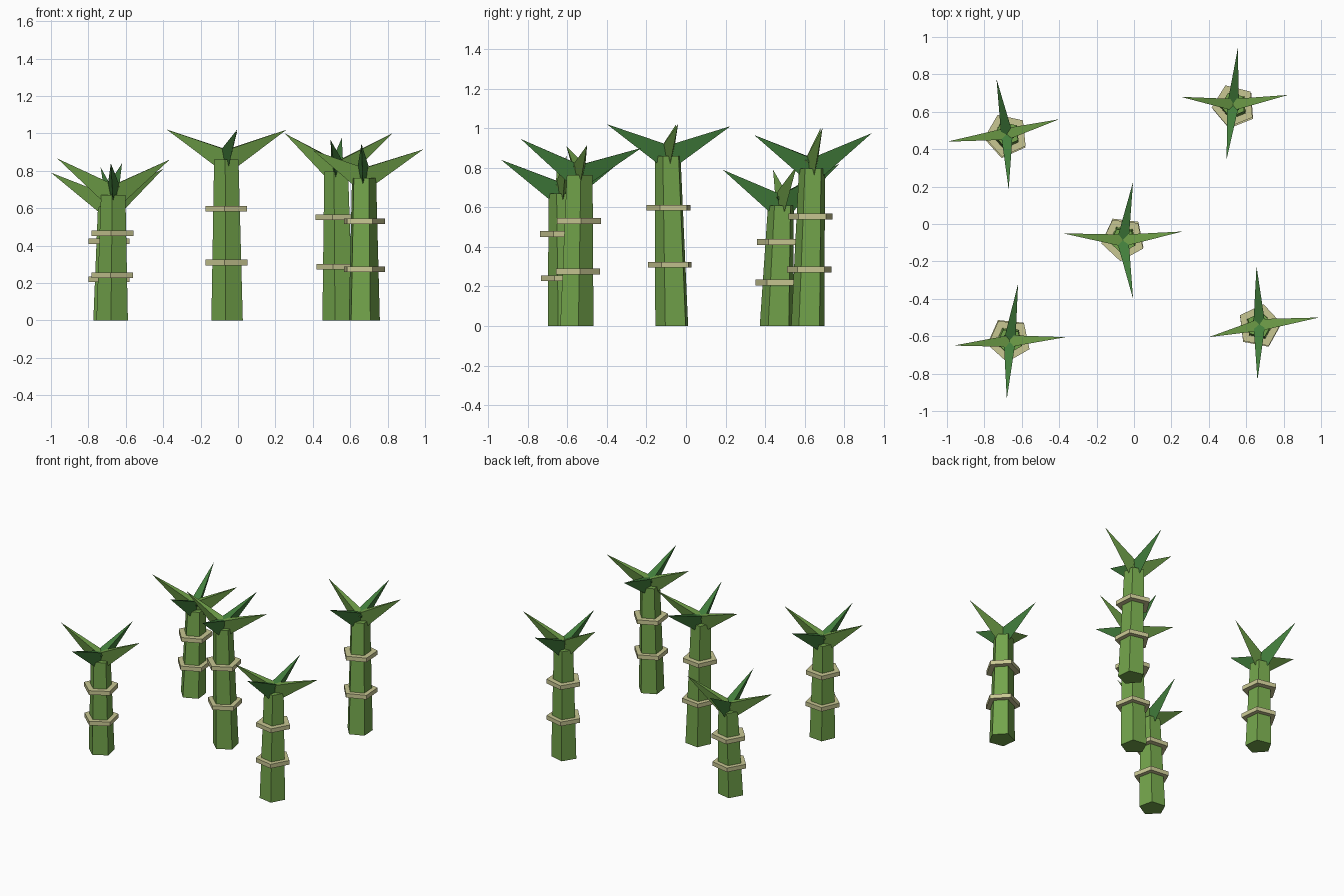
import bpy
import math
from mathutils import Vector

old = bpy.data.objects.get("Cube")
if old:
    bpy.data.objects.remove(old, do_unlink=True)


def material(name, color):
    m = bpy.data.materials.new(name)
    m.use_nodes = True
    m.diffuse_color = (*color, 1)
    m.node_tree.nodes["Principled BSDF"].inputs["Base Color"].default_value = (*color, 1)
    return m


STALK_GREEN = material("stalk green", (0.17, 0.37, 0.07))
DEEP_GREEN = material("deep leaf green", (0.055, 0.21, 0.045))
PALE_RING = material("pale ring", (0.58, 0.57, 0.29))


def add_mesh(name, verts, faces, mat):
    mesh = bpy.data.meshes.new(name)
    mesh.from_pydata(verts, [], faces)
    mesh.materials.append(mat)
    obj = bpy.data.objects.new(name, mesh)
    bpy.context.collection.objects.link(obj)
    return obj


def pentagon(center, radius, phase):
    angles = [math.radians(phase + 72 * k) for k in range(5)]
    return [center + radius * Vector((math.cos(a), math.sin(a), 0)) for a in angles]


def prism(name, low, high, r_low, r_high, phase, mat):
    """Five-sided column between two centre points."""
    verts = pentagon(low, r_low, phase) + pentagon(high, r_high, phase)
    sides = [(k, (k + 1) % 5, (k + 1) % 5 + 5, k + 5) for k in range(5)]
    return add_mesh(name, verts, sides + [(4, 3, 2, 1, 0), (5, 6, 7, 8, 9)], mat)


def leaf(name, root, tip, mat):
    """Three-sided spike: flat on top, keel underneath."""
    axis = (tip - root).normalized()
    side = axis.cross(Vector((0, 0, 1))).normalized()
    up = side.cross(axis)
    verts = [root + up * 0.05 - side * 0.034, root + up * 0.05 + side * 0.034,
             root - up * 0.066, tip]
    return add_mesh(name, verts, [(0, 1, 3), (1, 2, 3), (2, 0, 3), (2, 1, 0)], mat)


def stalk(label, base, top, phase, tips):
    low, high = Vector((*base, 0)), Vector(top)
    prism(label + "_trunk", low, high, 0.089, 0.069, phase, STALK_GREEN)
    # Binding rings around the trunk
    for part, t in (("lower", 0.36), ("upper", 0.695)):
        c = low.lerp(high, t)
        half = Vector((0, 0, 0.015))
        prism(f"{label}_{part}_ring", c - half, c + half, 0.118, 0.118, phase, PALE_RING)
    # Crown of four leaves, sideways ones lighter
    for part, tip in zip(("right", "left", "back", "front"), tips):
        mat = STALK_GREEN if part in ("right", "left") else DEEP_GREEN
        leaf(f"{label}_{part}_leaf", high, Vector(tip), mat)


# Leaf tips are listed right, left, back, front
stalk("middle", (-0.055, -0.067), (-0.06, -0.088, 0.86), 47,
      [(-0.38, -0.05, 1.02), (0.26, -0.04, 1.02), (-0.005, 0.225, 1.01), (-0.005, -0.4, 1.02)])
stalk("back_right", (-0.685, 0.46), (-0.68, 0.482, 0.61), 42,
      [(-1, 0.44, 0.79), (-0.4, 0.56, 0.81), (-0.735, 0.775, 0.82), (-0.67, 0.185, 0.79)])
stalk("front_right", (-0.67, -0.61), (-0.665, -0.626, 0.67), 48,
      [(-0.965, -0.65, 0.865), (-0.365, -0.605, 0.86), (-0.62, -0.32, 0.84), (-0.68, -0.935, 0.84)])
stalk("front_left", (0.67, -0.555), (0.67, -0.54, 0.762), 7,
      [(0.4, -0.605, 0.91), (0.99, -0.5, 0.914), (0.655, -0.225, 0.9), (0.66, -0.835, 0.945)])
stalk("back_left", (0.54, 0.618), (0.53, 0.638, 0.795), 40,
      [(0.25, 0.68, 1.0), (0.825, 0.69, 1.0), (0.555, 0.94, 0.975), (0.495, 0.345, 0.965)])
